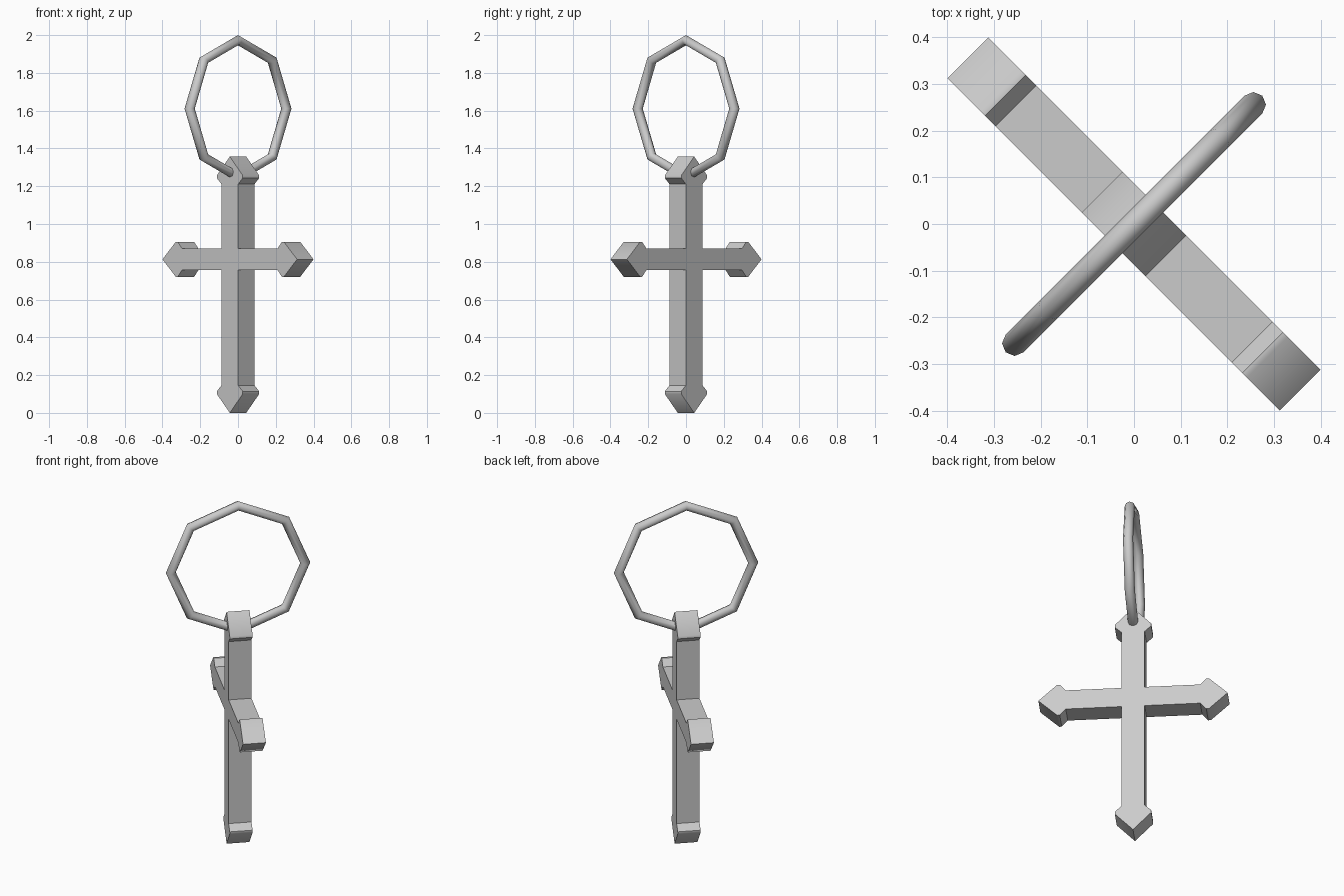
import bpy, bmesh, math
from mathutils import Matrix, Vector

cube = bpy.data.objects.get("Cube")
if cube:
    bpy.data.objects.remove(cube, do_unlink=True)

metal = bpy.data.materials.new("grey metal")
metal.use_nodes = True
grey = (0.6, 0.6, 0.6, 1)
metal.diffuse_color = grey
metal.node_tree.nodes["Principled BSDF"].inputs["Base Color"].default_value = grey

CENTRE_Z = 0.813     # height of the crossing
THICK = 0.123
HALF_W, HALF_H = 0.062, 0.057    # half widths of upright and crossbar


def finish(obj, angle):
    obj.data.materials.append(metal)
    bpy.ops.object.select_all(action='DESELECT')
    obj.select_set(True)
    bpy.context.view_layer.objects.active = obj
    bpy.ops.object.shade_smooth_by_angle(angle=math.radians(angle))


def arm(direction, length, half, flare):
    """Outline of one arm with a flared, pointed end, counterclockwise."""
    d = Vector(direction)
    side = Vector((-d.y, d.x))
    edge = [(length - 0.146, half), (length - 0.114, flare), (length - 0.1, flare)]
    pts = [(a, -b) for a, b in edge] + [(length, 0)] + [(a, b) for a, b in reversed(edge)]
    return [d * a + side * b for a, b in pts]


# Cross: one outline, extruded and turned onto the diagonal
outline = []
for direction, length, half, flare, corner in (
        ((1, 0), 0.504, HALF_H, 0.093, (1, 1)),
        ((0, 1), 0.544, HALF_W, 0.097, (-1, 1)),
        ((-1, 0), 0.504, HALF_H, 0.093, (-1, -1)),
        ((0, -1), CENTRE_Z, HALF_W, 0.097, (1, -1))):
    outline += arm(direction, length, half, flare)
    outline.append(Vector((corner[0] * HALF_W, corner[1] * HALF_H)))

bm = bmesh.new()
face = bm.faces.new([bm.verts.new((p.x, -THICK / 2, p.y)) for p in outline])
grown = bmesh.ops.extrude_face_region(bm, geom=[face])
bmesh.ops.translate(bm, vec=(0, THICK, 0),
                    verts=[g for g in grown["geom"] if isinstance(g, bmesh.types.BMVert)])
bmesh.ops.recalc_face_normals(bm, faces=bm.faces)
bm.transform(Matrix.Translation((0, 0, CENTRE_Z)) @ Matrix.Rotation(-math.pi / 4, 4, 'Z'))
mesh = bpy.data.meshes.new("cross")
bm.to_mesh(mesh)
bm.free()
cross = bpy.data.objects.new("cross", mesh)
bpy.context.collection.objects.link(cross)
finish(cross, 45)

# Eight-sided ring through the head, square to the cross
bpy.ops.mesh.primitive_torus_add(
    major_segments=8, minor_segments=8, major_radius=0.362, minor_radius=0.027,
    location=(0, 0, 1.611), rotation=(math.pi / 2, 0, math.pi / 4))
ring = bpy.context.object
ring.name = "hanging_ring"
finish(ring, 50)
